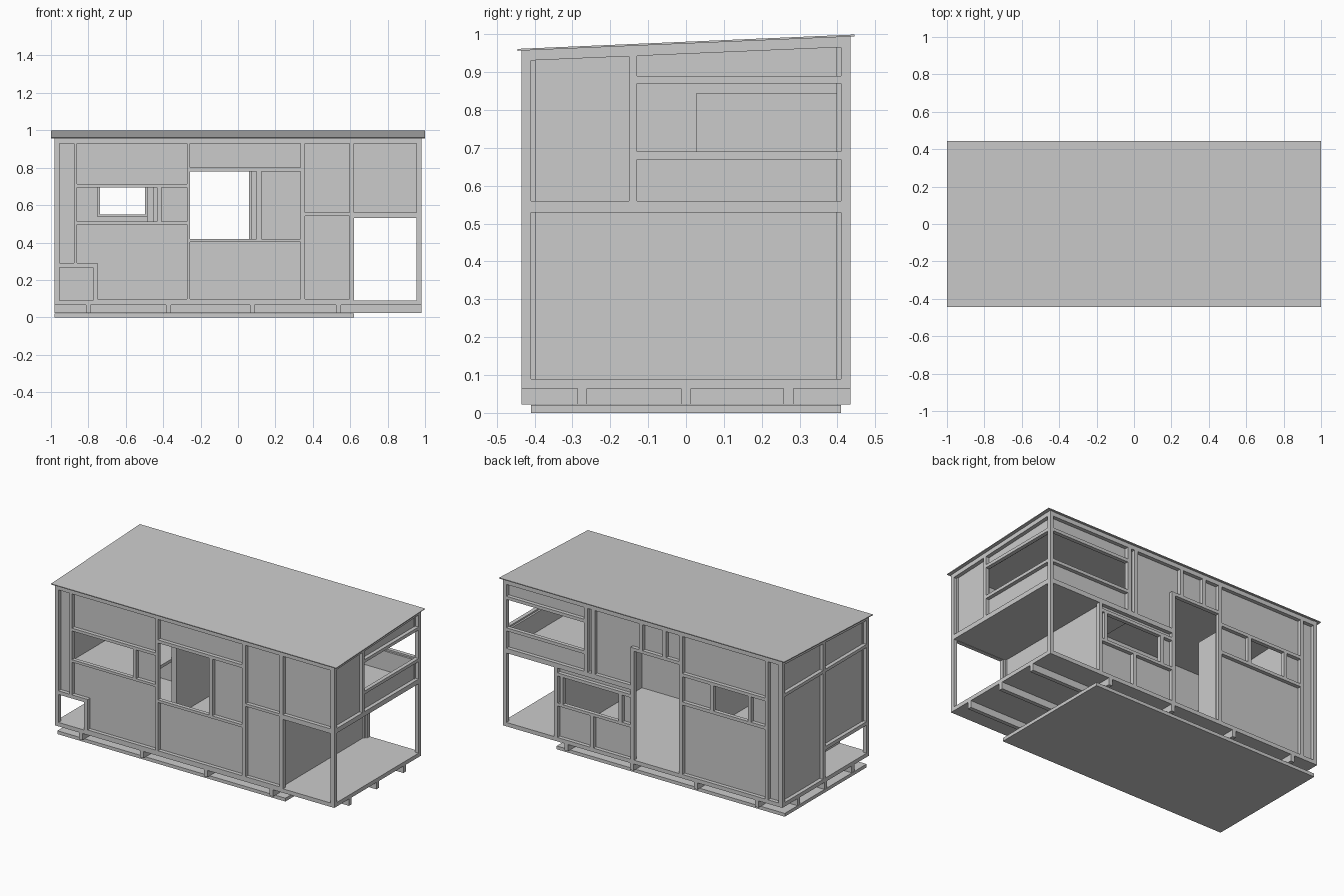
import bpy, bmesh

X, Y, T = 0.98, 0.435, 0.025      # outer half sizes and timber thickness


def prism_into(bm, pts, x0, x1):
    """Extrude a yz outline along x."""
    a = [bm.verts.new((x0, y, z)) for y, z in pts]
    b = [bm.verts.new((x1, y, z)) for y, z in pts]
    n = len(pts)
    bm.faces.new(a)
    bm.faces.new(b[::-1])
    for i in range(n):
        bm.faces.new((a[i], b[i], b[(i + 1) % n], a[(i + 1) % n]))


def prisms(name, items):
    bm = bmesh.new()
    for pts, x0, x1 in items:
        prism_into(bm, pts, x0, x1)
    bmesh.ops.recalc_face_normals(bm, faces=bm.faces[:])
    me = bpy.data.meshes.new(name)
    bm.to_mesh(me)
    bm.free()
    ob = bpy.data.objects.new(name, me)
    bpy.context.collection.objects.link(ob)
    return ob


def boxes(name, items):
    """Each item is x0, x1, y0, y1, z0, z1."""
    return prisms(name, [([(y0, z0), (y1, z0), (y1, z1), (y0, z1)], x0, x1)
                         for x0, x1, y0, y1, z0, z1 in items])


def wall(name, side, items, panel=False):
    """Boxes on one facade; each item is a0, a1, z0, z1 along that facade."""
    edge = X if side in ("left", "right") else Y
    d = (edge - T - 0.012, edge - T + 0.001) if panel else (edge - T, edge)
    if side in ("left", "front"):
        d = (-d[1], -d[0])
    if side in ("left", "right"):
        boxes(name, [(*d, a0, a1, z0, z1) for a0, a1, z0, z1 in items])
    else:
        boxes(name, [(a0, a1, *d, z0, z1) for a0, a1, z0, z1 in items])


def zr(y):                        # underside of the sloping roof
    return 0.9755 + 0.0425 * y


def slope(y0, y1, z0=None):       # outline under the roof slope
    low = [(y0, z0), (y1, z0)] if z0 else [(y0, zr(y0) - 0.027), (y1, zr(y1) - 0.027)]
    return low + [(y1, zr(y1)), (y0, zr(y0))]


# Base slab, crossing joists, deck
boxes("base_slab", [(-X, 0.62, -0.41, 0.41, 0, 0.021)])
boxes("long_joists", [(-X, X, y - 0.013, y + 0.013, 0.022, 0.065) for y in (-0.274, 0, 0.271)])
boxes("cross_joists", [(x - 0.0125, x + 0.0125, -Y, Y, 0.022, 0.065)
                       for x in (-0.8, -0.372, 0.077, 0.537)])
boxes("deck", [(-X, X, -Y, Y, 0.065, 0.09)])

# Roof sheet
prisms("roof", [([(-0.445, zr(-0.445)), (0.445, zr(0.445)),
                  (0.445, zr(0.445) + 0.005), (-0.445, zr(-0.445) + 0.005)], -1, 1)])

# Corner posts and sloping end rails
prisms("corner_posts", [(slope(y, y + T, 0.09), x, x + T)
                        for x in (-X, X - T) for y in (-Y, Y - T)])
prisms("end_top_rails", [(slope(-Y, Y), x, x + T) for x in (-X, X - T)])

# Front facade frame
wall("front_posts", "front", [
    (-0.877, -0.861, 0.267, 0.957), (-0.273, -0.257, 0.09, 0.957),
    (0.333, 0.358, 0.09, 0.957), (0.597, 0.62, 0.09, 0.957),
    (-0.433, -0.41, 0.513, 0.695), (0.10, 0.125, 0.42, 0.78),
    (-0.775, -0.75, 0.09, 0.29)])
wall("front_rails", "front", [
    (-X, X, 0.93, 0.957), (-0.87, -0.265, 0.695, 0.713), (-0.87, -0.265, 0.497, 0.513),
    (-X, -0.75, 0.267, 0.29), (-0.265, 0.34, 0.78, 0.80), (-0.265, 0.34, 0.403, 0.42),
    (0.35, 0.61, 0.543, 0.56), (0.6, X, 0.53, 0.56), (-0.775, 0.62, 0.089, 0.097)])
wall("front_panels", "front", [
    (-0.96, -0.87, 0.28, 0.955), (-0.87, -0.265, 0.705, 0.955), (-0.42, -0.265, 0.5, 0.705),
    (-0.87, -0.76, 0.28, 0.505), (-0.76, -0.265, 0.09, 0.505), (-0.265, 0.345, 0.79, 0.955),
    (0.11, 0.345, 0.41, 0.79), (-0.265, 0.345, 0.09, 0.41), (0.345, 0.61, 0.09, 0.955),
    (0.61, 0.96, 0.545, 0.955)], True)

# Back facade frame
wall("back_posts", "back", [
    (-0.88, -0.86, 0.09, 0.992), (-0.28, -0.257, 0.09, 0.992), (0.06, 0.085, 0.09, 0.80),
    (0.0, 0.025, 0.80, 0.992), (-0.165, -0.14, 0.80, 0.992), (0.335, 0.36, 0.53, 0.992),
    (0.385, 0.41, 0.53, 0.992), (0.597, 0.62, 0.09, 0.53), (0.56, 0.58, 0.29, 0.48),
    (0.145, 0.17, 0.29, 0.48), (0.345, 0.37, 0.09, 0.29),
    (-0.497, -0.474, 0.53, 0.71), (-0.76, -0.738, 0.53, 0.71)])
wall("back_rails", "back", [
    (-X, X, 0.965, 0.992), (-0.27, 0.085, 0.78, 0.80), (0.4, X, 0.87, 0.89),
    (0.4, X, 0.67, 0.69), (0.07, X, 0.53, 0.56), (0.07, 0.61, 0.48, 0.5),
    (0.07, 0.61, 0.29, 0.308), (-0.87, -0.27, 0.71, 0.73), (-0.87, -0.27, 0.53, 0.55)])
wall("back_panels", "back", [
    (0.4, 0.96, 0.88, 0.985), (0.4, 0.96, 0.545, 0.68), (0.345, 0.4, 0.545, 0.985),
    (0.07, 0.345, 0.545, 0.985), (-0.265, 0.07, 0.79, 0.985), (0.07, 0.61, 0.49, 0.545),
    (0.57, 0.61, 0.3, 0.49), (0.07, 0.155, 0.3, 0.49), (0.07, 0.61, 0.09, 0.3),
    (-0.87, -0.265, 0.72, 0.985), (-0.87, -0.265, 0.09, 0.54), (-0.485, -0.265, 0.54, 0.72),
    (-0.87, -0.75, 0.54, 0.72), (-0.96, -0.87, 0.09, 0.985)], True)

# Right end: upper storey over an open porch
wall("right_rails", "right", [
    (-Y, Y, 0.53, 0.56), (-0.14, Y, 0.67, 0.69), (-0.14, Y, 0.87, 0.89)])
prisms("right_post", [(slope(-0.15, -0.13, 0.56), X - T, X)])
wall("right_panels", "right", [(-0.14, 0.41, 0.55, 0.68)], True)
prisms("right_upper_panels", [(slope(-0.41, -0.14, 0.55), 0.943, 0.956),
                              (slope(-0.14, 0.41, 0.88), 0.943, 0.956)])

# Left end with a small open nook at the front corner
prisms("left_post", [(slope(0.0, T, 0.09), -X, T - X)])
wall("left_rails", "left", [(-Y, Y, 0.76, 0.78), (-Y, 0.0, 0.267, 0.29)])
prisms("left_panels", [(slope(-0.41, 0.01, 0.28), -0.956, -0.943),
                       (slope(0.01, 0.41, 0.09), -0.956, -0.943)])
boxes("nook_lining", [(-0.96, -0.763, -0.41, 0.012, 0.267, 0.28),
                      (-0.775, -0.763, -0.41, 0.012, 0.09, 0.267),
                      (-0.96, -0.763, 0.0, 0.012, 0.09, 0.267)])

# Interior: porch wall, loft floor, partition, washroom platform
boxes("porch_wall", [(0.588, 0.6, -0.41, 0.41, 0.09, 0.535)])
boxes("loft_floor", [(0.35, 0.956, -0.412, 0.412, 0.532, 0.558)])
boxes("partition", [(-0.487, -0.45, 0.028, 0.4, 0.09, 0.845)])
boxes("washroom_platform", [(-0.95, -0.487, -0.4, 0.4, 0.42, 0.44)])
